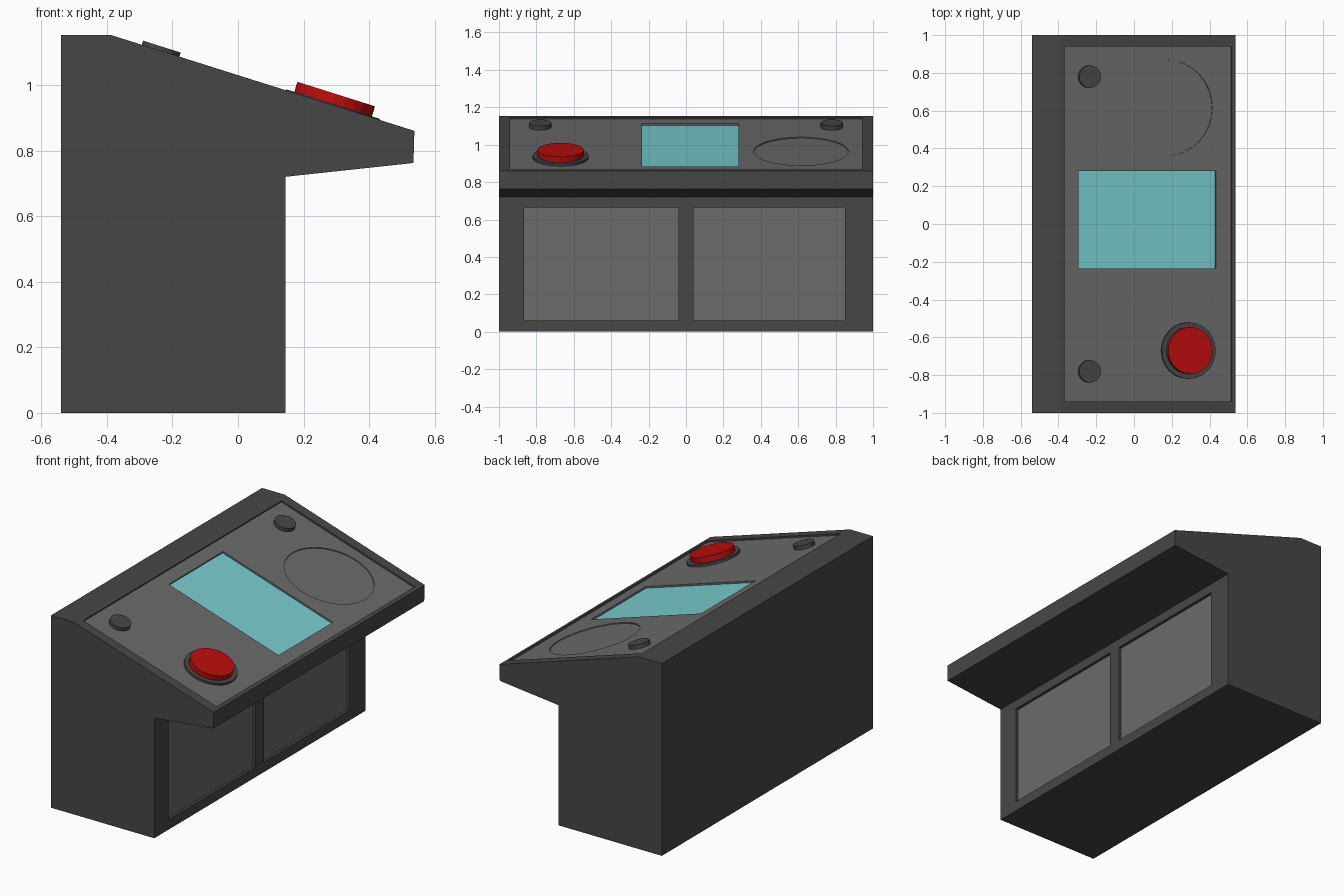
import bpy, bmesh, math
from mathutils import Matrix, Vector

if "Cube" in bpy.data.objects:
    bpy.data.objects.remove(bpy.data.objects["Cube"])


def material(name, rgb):
    m = bpy.data.materials.new(name)
    m.diffuse_color = (*rgb, 1)
    m.use_nodes = True
    m.node_tree.nodes["Principled BSDF"].inputs["Base Color"].default_value = m.diffuse_color
    return m


DARK = material("dark grey", (0.062, 0.062, 0.062))
GREY = material("mid grey", (0.145, 0.145, 0.145))
CYAN = material("screen cyan", (0.19, 0.61, 0.62))
RED = material("button red", (0.50, 0.004, 0.004))

# Sloped deck frame: local x runs down the slope, local z is its normal
SLOPE = math.atan2(1.153 - 0.86, 0.538 + 0.39)
COS = math.cos(SLOPE)
DECK = Matrix.Translation((0, 0, 1.03)) @ Matrix.Rotation(SLOPE, 4, 'Y')
WORLD = Matrix.Identity(4)


def finish(name, bm, mat, frame=WORLD):
    bmesh.ops.recalc_face_normals(bm, faces=bm.faces)
    bm.transform(frame)
    me = bpy.data.meshes.new(name)
    bm.to_mesh(me)
    bm.free()
    me.materials.append(mat)
    ob = bpy.data.objects.new(name, me)
    bpy.context.collection.objects.link(ob)
    return ob


def box(name, lo, hi, mat, frame=WORLD):
    bm = bmesh.new()
    lo, hi = Vector(lo), Vector(hi)
    place = Matrix.Translation((lo + hi) / 2) @ Matrix.Diagonal((*(hi - lo), 1))
    bmesh.ops.create_cube(bm, size=1, matrix=place)
    return finish(name, bm, mat, frame)


def disc(name, x, y, r, z0, z1, sides, mat):
    """Cylinder standing on the sloped deck, x measured horizontally."""
    bm = bmesh.new()
    bmesh.ops.create_cone(bm, cap_ends=True, segments=sides, radius1=r, radius2=r,
                          depth=z1 - z0,
                          matrix=Matrix.Translation((x / COS, y, (z0 + z1) / 2)))
    return finish(name, bm, mat, DECK)


def cut(target, cutter):
    mod = target.modifiers.new("pocket", 'BOOLEAN')
    mod.operation = 'DIFFERENCE'
    mod.solver = 'EXACT'
    mod.object = cutter
    cutter.hide_render = True
    cutter.hide_viewport = True
    cutter.display_type = 'WIRE'


# Console body: side profile extruded along y
profile = [(-0.54, 0), (0.145, 0), (0.145, 0.72), (0.535, 0.762),
           (0.538, 0.86), (-0.39, 1.153), (-0.54, 1.153)]
bm = bmesh.new()
side = bm.faces.new([bm.verts.new((x, -1, z)) for x, z in profile])
ext = bmesh.ops.extrude_face_region(bm, geom=[side])
bmesh.ops.translate(bm, vec=(0, 2, 0),
                    verts=[v for v in ext["geom"] if isinstance(v, bmesh.types.BMVert)])
body = finish("console_body", bm, DARK)

# Recessed control panel in the deck
u0, u1 = -0.368 / COS, 0.516 / COS
cut(body, box("panel_pocket_cutter", (u0, -0.94, -0.03), (u1, 0.94, 0.1), DARK, DECK))
panel = box("control_panel", (u0, -0.94, -0.03), (u1, 0.94, -0.01), GREY, DECK)

# Screen sunk into the panel
s0, s1 = -0.292 / COS, 0.436 / COS
cut(panel, box("screen_cutter", (s0, -0.235, -0.05), (s1, 0.28, 0.1), GREY, DECK))
box("screen", (s0, -0.235, -0.03), (s1, 0.28, -0.02), CYAN, DECK)

# Shallow round recess
cut(panel, disc("round_recess_cutter", 0.177, 0.615, 0.253, -0.016, 0.1, 32, GREY))

# Push button with its collar
disc("button_collar", 0.289, -0.67, 0.15, -0.015, 0.003, 24, DARK)
disc("push_button", 0.289, -0.67, 0.124, -0.01, 0.035, 24, RED)

# Small knobs at the upper corners
for label, y in (("left", -0.78), ("right", 0.78)):
    disc("knob_" + label, -0.236, y, 0.06, -0.015, 0.013, 20, DARK)

# Recessed door panels under the overhang
for label, y0, y1 in (("left", -0.865, -0.04), ("right", 0.04, 0.85)):
    cut(body, box("door_cutter_" + label, (0.115, y0, 0.06), (0.2, y1, 0.665), DARK))
    box("door_" + label, (0.115, y0, 0.06), (0.128, y1, 0.665), GREY)
